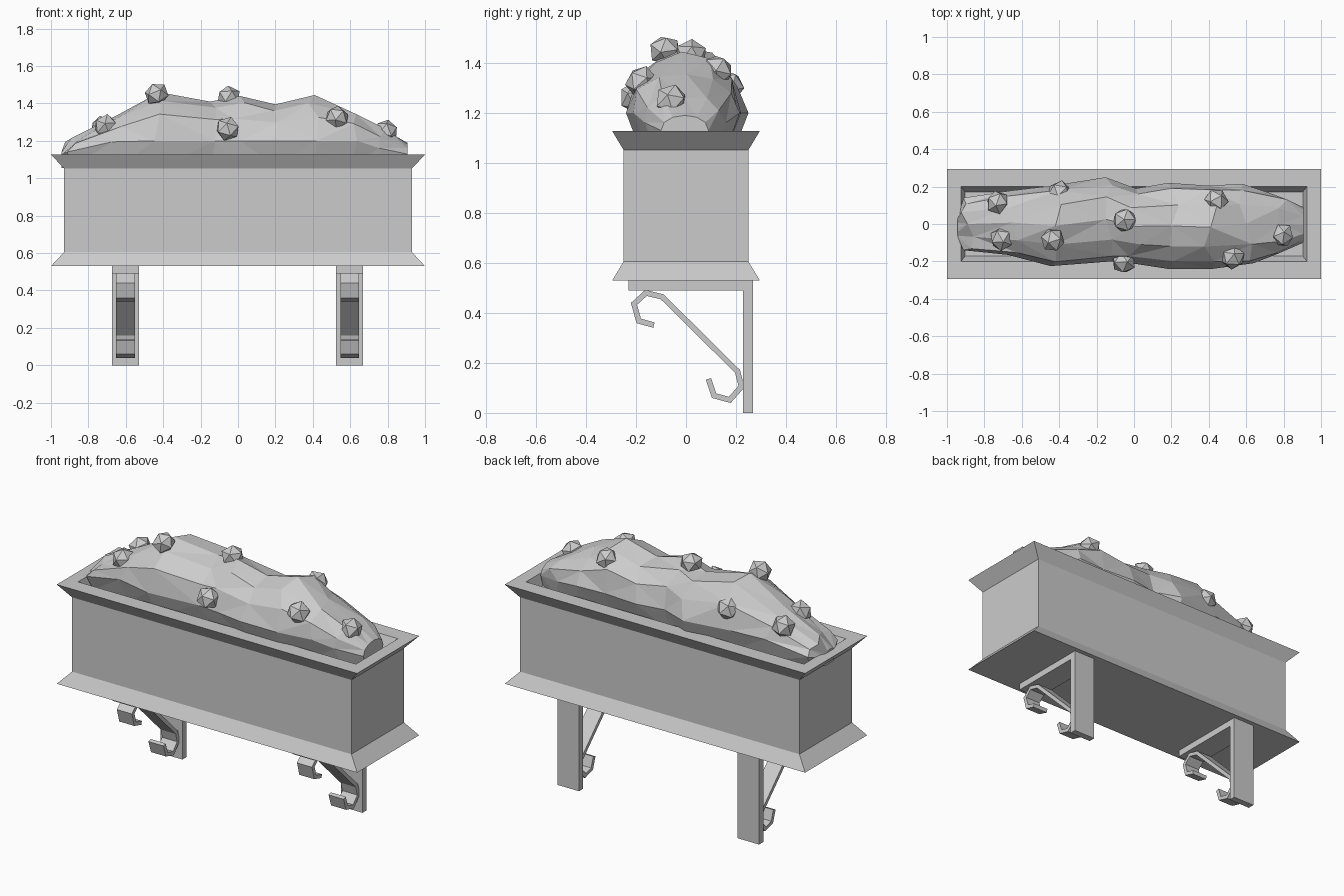
import bpy, bmesh, math, random
from mathutils import Vector

if "Cube" in bpy.data.objects:
    bpy.data.objects.remove(bpy.data.objects["Cube"])

random.seed(4)


def make(name, verts, faces, triangulate=False):
    bm = bmesh.new()
    vs = [bm.verts.new(v) for v in verts]
    for f in faces:
        bm.faces.new([vs[i] for i in f])
    bmesh.ops.recalc_face_normals(bm, faces=bm.faces)
    if triangulate:
        bmesh.ops.triangulate(bm, faces=bm.faces)
    me = bpy.data.meshes.new(name)
    bm.to_mesh(me)
    bm.free()
    ob = bpy.data.objects.new(name, me)
    bpy.context.collection.objects.link(ob)
    return ob


def loft(name, rings, triangulate=False):
    """Skin closed rings of equal length and cap both ends."""
    n = len(rings[0])
    faces = [(r * n + i, r * n + (i + 1) % n, (r + 1) * n + (i + 1) % n, (r + 1) * n + i)
             for r in range(len(rings) - 1) for i in range(n)]
    faces += [tuple(range(n)), tuple(range((len(rings) - 1) * n, len(rings) * n))]
    return make(name, [p for ring in rings for p in ring], faces, triangulate)


def box(name, x0, x1, y0, y1, z0, z1):
    return loft(name, [[(x0, y0, z), (x1, y0, z), (x1, y1, z), (x0, y1, z)] for z in (z0, z1)])


def ribbon(name, path, xc, width, thick):
    """Flat bar following a path in the y-z plane with mitred corners."""
    pts = [Vector(p) for p in path]
    rings = []
    for i, p in enumerate(pts):
        dirs = []
        if i > 0:
            dirs.append((p - pts[i - 1]).normalized())
        if i < len(pts) - 1:
            dirs.append((pts[i + 1] - p).normalized())
        t = sum(dirs, Vector((0, 0))).normalized()
        n = Vector((-t.y, t.x)) * (thick / 2 / max(0.5, t.dot(dirs[0])))
        a, b = p + n, p - n
        x0, x1 = xc - width / 2, xc + width / 2
        rings.append([(x0, *a), (x1, *a), (x1, *b), (x0, *b)])
    return loft(name, rings)


# planter trough: flared foot, straight walls, flared rim, recessed soil floor
trough = [(1.0, 0.295, 0.53), (0.93, 0.25, 0.605), (0.93, 0.25, 1.052),
          (1.0, 0.295, 1.127), (0.925, 0.2, 1.127), (0.903, 0.172, 1.06)]
loft("planter_trough", [[(-a, -b, z), (a, -b, z), (a, b, z), (-a, b, z)] for a, b, z in trough])

# wall brackets with scrolled braces
scroll = [(-0.128, 0.351), (-0.189, 0.368), (-0.208, 0.436), (-0.16, 0.48), (-0.095, 0.464),
          (0.206, 0.166), (0.222, 0.105), (0.175, 0.052), (0.112, 0.069), (0.09, 0.136)]
for side, xc in (("left", -0.602), ("right", 0.597)):
    box(side + "_bracket_upright", xc - 0.072, xc + 0.072, 0.228, 0.268, 0, 0.53)
    box(side + "_bracket_arm", xc - 0.072, xc + 0.072, -0.23, 0.228, 0.49, 0.53)
    ribbon(side + "_bracket_scroll", scroll, xc, 0.1, 0.022)

# foliage mound: x, front y, back y, top z for each cross-section
sections = [(-0.945, -0.07, 0.03, 1.14), (-0.89, -0.14, 0.14, 1.215), (-0.65, -0.165, 0.18, 1.335),
            (-0.42, -0.225, 0.205, 1.46), (-0.15, -0.2, 0.25, 1.41), (0.01, -0.215, 0.19, 1.44),
            (0.2, -0.24, 0.22, 1.395), (0.41, -0.24, 0.205, 1.445), (0.6, -0.21, 0.215, 1.355),
            (0.78, -0.165, 0.16, 1.26), (0.905, -0.1, 0.09, 1.19)]
rings = []
for k, (x, y0, y1, top) in enumerate(sections):
    yc, r = (y0 + y1) / 2, (y1 - y0) / 2
    mid = min(1.2, 1.08 + (top - 1.08) * 0.45)
    inner = 0 < k < len(sections) - 1
    ring = [(x, yc + 0.75 * r, 1.055)]
    for i in range(7):
        a = math.pi * i / 6
        j = random.uniform(-0.02, 0.02) if inner and i not in (0, 3, 6) else 0
        dx = random.uniform(-0.04, 0.04) if inner and i != 3 else 0
        ring.append((x + dx, yc + (r + j) * math.cos(a),
                     mid + (top - mid + j) * math.sin(a) ** 0.9 if i % 6 else mid))
    ring.append((x, yc - 0.75 * r, 1.055))
    rings.append(ring)
loft("foliage_mound", rings, triangulate=True)

# blossoms pointing outward from the mound
blossoms = [(-0.73, 0.115, 1.27), (-0.71, -0.08, 1.28), (-0.435, -0.085, 1.45),
            (-0.4, 0.17, 1.31), (-0.05, 0.02, 1.435), (-0.055, -0.205, 1.265),
            (0.44, 0.125, 1.37), (0.53, -0.18, 1.325), (0.795, -0.06, 1.25)]
for i, p in enumerate(blossoms):
    bpy.ops.mesh.primitive_ico_sphere_add(subdivisions=1, radius=0.067, location=p)
    ob = bpy.context.object
    ob.name = f"blossom_{i + 1}"
    out = Vector((p[0] * 0.3, p[1], p[2] - 1.15))
    ob.rotation_euler = out.to_track_quat('Z', 'Y').to_euler()
    ob.scale = (1, 1, 0.9)
